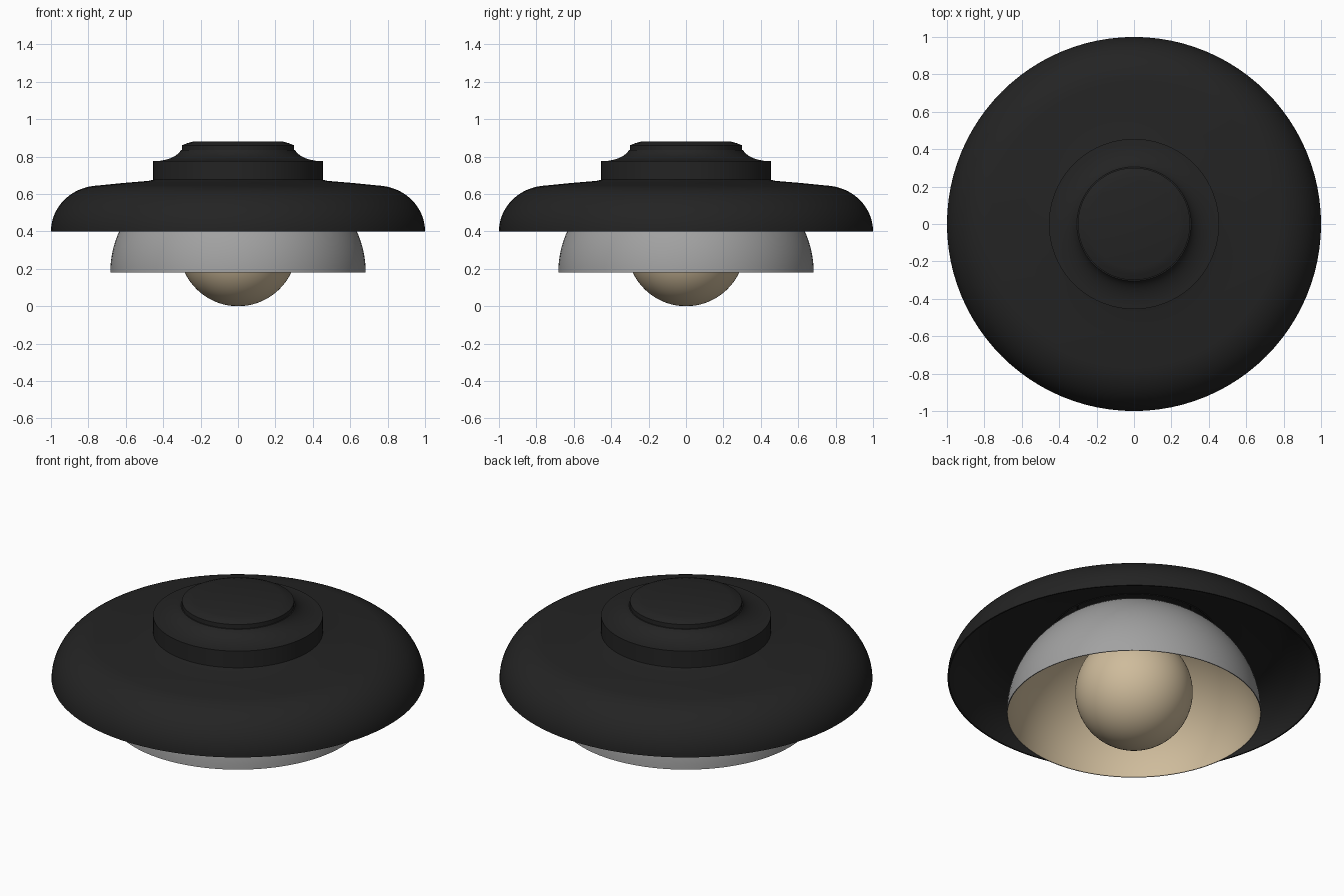
import bpy
import bmesh
from math import sin, cos, pi, radians

if "Cube" in bpy.data.objects:
    bpy.data.objects.remove(bpy.data.objects["Cube"], do_unlink=True)

SEGMENTS = 96


def material(name, rgb):
    mat = bpy.data.materials.new(name)
    mat.use_nodes = True
    mat.diffuse_color = (*rgb, 1)
    mat.node_tree.nodes["Principled BSDF"].inputs["Base Color"].default_value = (*rgb, 1)
    return mat


def lathe(name, profile, mat):
    """Spin a (radius, height) profile around the z axis."""
    bm = bmesh.new()
    verts = [bm.verts.new((r, 0, z)) for r, z in profile]
    edges = [bm.edges.new(pair) for pair in zip(verts, verts[1:])]
    bmesh.ops.spin(bm, geom=verts + edges, cent=(0, 0, 0), axis=(0, 0, 1),
                   angle=2 * pi, steps=SEGMENTS)
    bmesh.ops.remove_doubles(bm, verts=bm.verts, dist=0.0005)
    bmesh.ops.recalc_face_normals(bm, faces=bm.faces)
    mesh = bpy.data.meshes.new(name)
    bm.to_mesh(mesh)
    bm.free()
    obj = bpy.data.objects.new(name, mesh)
    bpy.context.collection.objects.link(obj)
    mesh.materials.append(mat)
    bpy.ops.object.select_all(action="DESELECT")
    obj.select_set(True)
    bpy.context.view_layer.objects.active = obj
    bpy.ops.object.shade_smooth_by_angle(angle=radians(35))
    return obj


def arc(cr, cz, rx, rz, start, end, steps):
    """Elliptical arc in the profile plane, angles in degrees."""
    angles = [radians(start + (end - start) * i / steps) for i in range(steps + 1)]
    return [(cr + rx * cos(a), cz + rz * sin(a)) for a in angles]


black = material("matte black", (0.017, 0.017, 0.017))
grey = material("light grey", (0.36, 0.36, 0.36))
cream = material("warm cream", (0.62, 0.5, 0.33))

# Wide outer shade: rounded shoulder, gentle slope to the cap, thin hollow wall
outer = arc(0.74, 0.4, 0.26, 0.245, 0, 84, 20) + [(0.6, 0.66), (0.48, 0.67), (0.44, 0.68)]
inner = [(r - 0.008, z - 0.008) for r, z in reversed(outer[1:])] + [(0.992, 0.4)]
lathe("outer_shade", outer + inner + outer[:1], black)

# Stepped ceiling cap: lower drum, concave flare, upper disc with softened rim
flare = arc(0.455, 0.855, 0.155, 0.08, 270, 195, 10)
lathe("ceiling_cap",
      [(0.44, 0.665), (0.455, 0.675), (0.455, 0.775)] + flare
      + [(0.3, 0.835), (0.3, 0.86), (0.27, 0.872), (0.24, 0.88), (0, 0.88)], black)

# Inner reflector: grey dome outside, cream lining inside
lathe("reflector_dome", [(0.678, 0.18)] + arc(0, 0.18, 0.683, 0.6, 0, 90, 28), grey)
lathe("reflector_lining", arc(0, 0.18, 0.678, 0.594, 0, 90, 28), cream)

# Globe bulb with a short neck up into the dome
lathe("bulb", arc(0, 0.315, 0.315, 0.315, -90, 68, 32) + [(0.1, 0.64), (0.1, 0.765)], cream)
